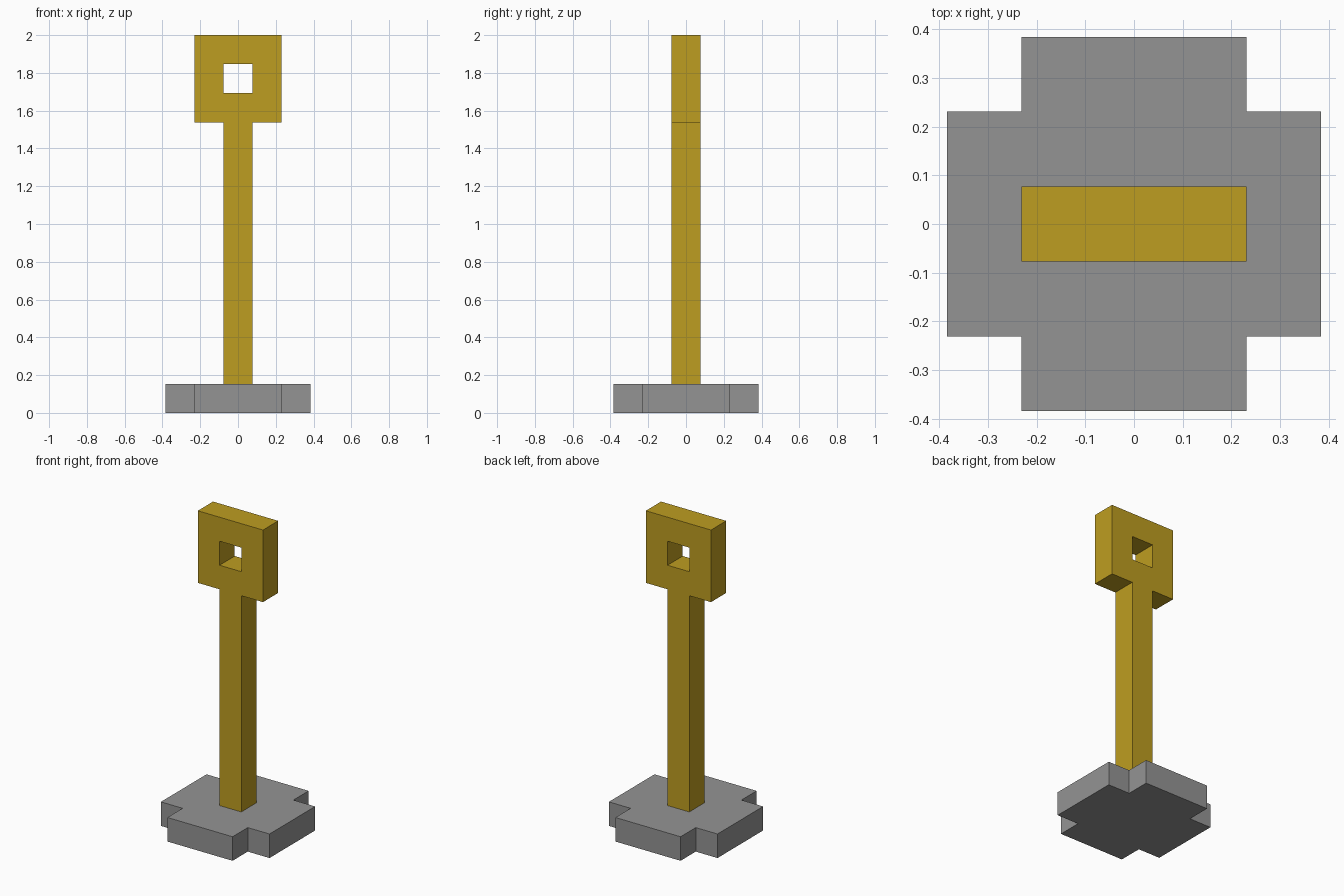
import bpy, bmesh
from mathutils import Vector

if "Cube" in bpy.data.objects:
    bpy.data.objects.remove(bpy.data.objects["Cube"], do_unlink=True)

U = 2 / 13  # block unit: the model is 13 blocks tall


def make_material(name, rgb):
    mat = bpy.data.materials.new(name)
    mat.use_nodes = True
    color = (*rgb, 1.0)
    mat.diffuse_color = color
    mat.node_tree.nodes["Principled BSDF"].inputs["Base Color"].default_value = color
    return mat


def make_plate(name, rects, to_3d, mat):
    """Join flat rectangles (x0, y0, x1, y1 in blocks) and thicken them by one block."""
    bm = bmesh.new()
    for x0, y0, x1, y1 in rects:
        corners = [(x0, y0), (x1, y0), (x1, y1), (x0, y1)]
        bm.faces.new([bm.verts.new(to_3d(x, y) * U) for x, y in corners])
    bmesh.ops.remove_doubles(bm, verts=bm.verts, dist=1e-4)
    bmesh.ops.recalc_face_normals(bm, faces=bm.faces)
    mesh = bpy.data.meshes.new(name)
    bm.to_mesh(mesh)
    bm.free()
    mesh.materials.append(mat)
    obj = bpy.data.objects.new(name, mesh)
    bpy.context.collection.objects.link(obj)
    solid = obj.modifiers.new("Thickness", "SOLIDIFY")
    solid.thickness = U
    solid.offset = 0
    return obj


gold = make_material("gold", (0.515, 0.337, 0.015))
grey = make_material("stone grey", (0.296, 0.296, 0.296))

# Base: wide square with a one-block step on each side, lying flat
base = [(-1.5, -1.5, 1.5, 1.5)]
for s in (-1, 1):
    base.append((-1.5, 1.5 * s, 1.5, 2.5 * s))
    base.append((1.5 * s, -1.5, 2.5 * s, 1.5))
make_plate("base", base, lambda x, y: Vector((x, y, 0.5)), grey)

# Handle: upright shaft and a square ring grip around a one-block hole
handle = [(-0.5, 1, 0.5, 10)]
for col in (-1, 0, 1):
    for row in (10, 11, 12):
        if (col, row) != (0, 11):
            handle.append((col - 0.5, row, col + 0.5, row + 1))
make_plate("handle", handle, lambda x, z: Vector((x, 0, z)), gold)
